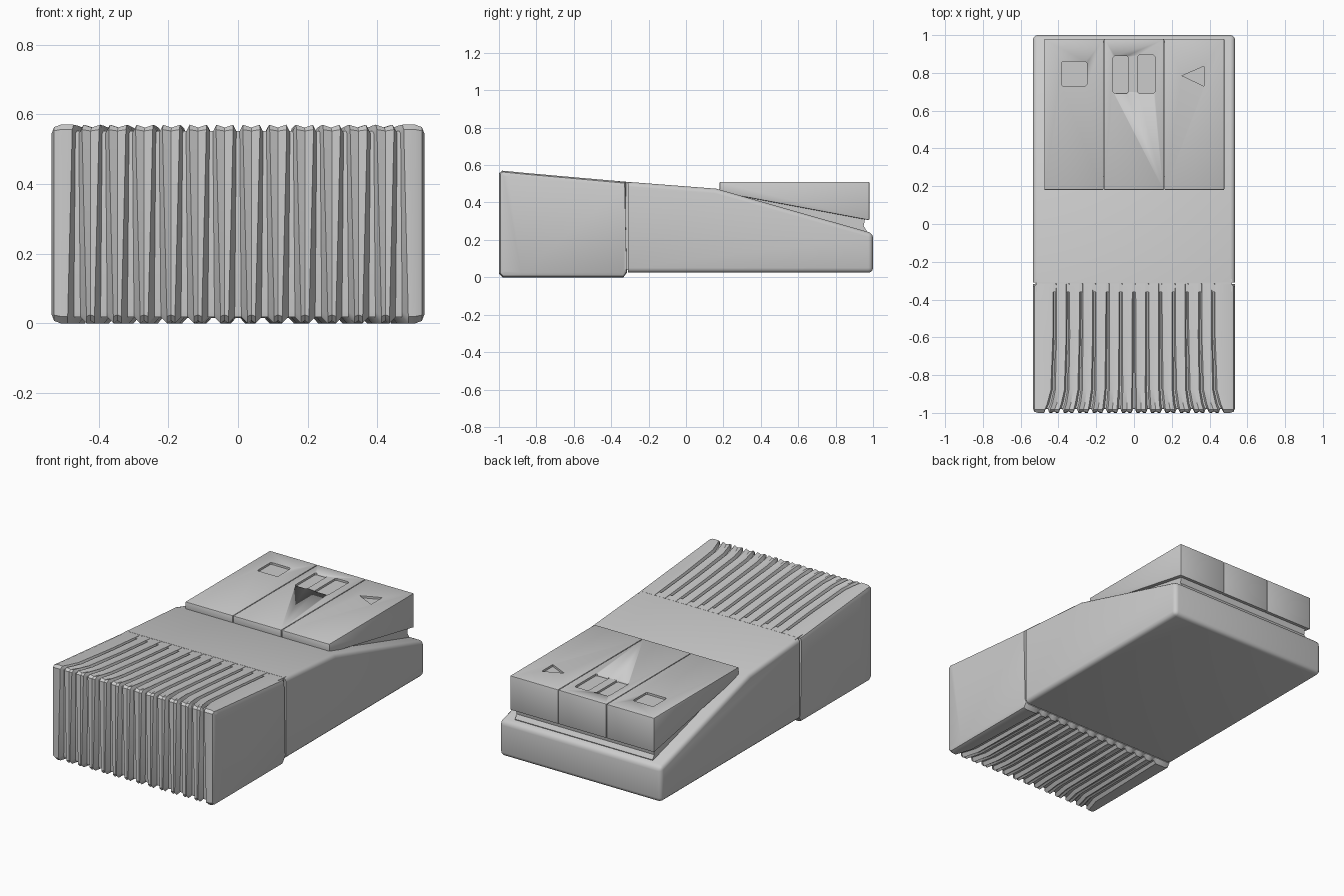
import bpy, bmesh

if "Cube" in bpy.data.objects:
    bpy.data.objects.remove(bpy.data.objects["Cube"])

def finish(name, bm, angle=0.6):
    bmesh.ops.recalc_face_normals(bm, faces=bm.faces)
    me = bpy.data.meshes.new(name)
    bm.to_mesh(me)
    bm.free()
    ob = bpy.data.objects.new(name, me)
    bpy.context.collection.objects.link(ob)
    bpy.ops.object.select_all(action='DESELECT')
    ob.select_set(True)
    bpy.context.view_layer.objects.active = ob
    bpy.ops.object.shade_smooth_by_angle(angle=angle)
    return ob

def add_loft(bm, loops):
    rings = [[bm.verts.new(p) for p in loop] for loop in loops]
    n = len(rings[0])
    for a, b in zip(rings, rings[1:]):
        for i in range(n):
            j = (i + 1) % n
            bm.faces.new((a[i], a[j], b[j], b[i]))
    bm.faces.new(rings[0])
    bm.faces.new(rings[-1][::-1])

def prism(name, profile, x0, x1, bevel=0.0, segments=3, keep=lambda e: True):
    """Extrude a (y, z) profile along x and round the chosen edges."""
    bm = bmesh.new()
    add_loft(bm, [[(x, y, z) for y, z in profile] for x in (x0, x1)])
    bmesh.ops.recalc_face_normals(bm, faces=bm.faces)
    if bevel:
        bmesh.ops.bevel(bm, geom=[e for e in bm.edges if keep(e)], offset=bevel,
                        segments=segments, profile=0.5, affect='EDGES')
    return finish(name, bm)

W = 0.535
SEAM = -0.31

# Main body with a sloping rear deck
def body_edge(e):
    ys = [v.co.y for v in e.verts]
    at_seam = max(ys) < SEAM + 0.01
    at_ridge = all(abs(y - 0.16) < 0.01 for y in ys)
    return not (at_seam or at_ridge)

prism("main_body", [(SEAM, 0.025), (1, 0.025), (1, 0.235), (0.16, 0.474), (SEAM, 0.51)],
      -W, W, 0.025, 3, body_edge)

# Narrow core visible in the seam
prism("seam_core", [(-0.36, 0.04), (-0.29, 0.04), (-0.29, 0.508), (-0.36, 0.512)], -0.52, 0.52)

# Ribbed grip: path of (y, z, inward y, inward z, groove depth, groove half width, fan)
PATH = [
    (-0.314, 0.510, 0, -1, 0.0, 0.009, 0),
    (-0.322, 0.511, 0, -1, 0.016, 0.009, 0),
    (-0.600, 0.535, 0, -1, 0.020, 0.010, 0),
    (-0.880, 0.560, 0, -1, 0.020, 0.012, 0.2),
    (-0.950, 0.567, 0, -1, 0.020, 0.014, 0.6),
    (-0.983, 0.570, 0.3, -1, 0.020, 0.014, 0.9),
    (-1.000, 0.556, 1, -0.5, 0.024, 0.014, 1),
    (-1.000, 0.300, 1, 0, 0.030, 0.020, 1),
    (-1.000, 0.020, 1, 0.5, 0.030, 0.027, 1),
    (-0.980, 0.000, 0.5, 1, 0.020, 0.027, 1),
    (-0.880, 0.000, 0, 1, 0.020, 0.024, 0.3),
    (-0.335, 0.000, 0, 1, 0.016, 0.020, 0),
    (-0.316, 0.025, 0, 1, 0.0, 0.018, 0),
]
PITCH, COUNT = 0.07, 13

def side_column(x, inset):
    return [(x, y + ny * inset, z + nz * inset) for y, z, ny, nz, *_ in PATH]

def rib_column(centre, side, depth_scale):
    col = []
    for i, (y, z, ny, nz, depth, hw, fan) in enumerate(PATH):
        d = depth * depth_scale
        x = centre * (1 + 0.1 * fan) + side * hw
        col.append((x, y + ny * d, z + nz * d))
    return col

def crease_column(centre):
    # shallow second groove that only opens towards the front
    col = []
    for y, z, ny, nz, depth, hw, fan in PATH:
        d = 0.008 * min(1, max(0, (-y - 0.6) / 0.3))
        col.append((centre * (1 + 0.1 * fan), y + ny * d, z + nz * d))
    return col

edge = [(W, 0.025), (W - 0.007, 0.007), (W - 0.025, 0.0)]
cols = [side_column(-x, d) for x, d in edge]
for k in range(COUNT):
    c = (k - (COUNT - 1) / 2) * PITCH
    cols += [rib_column(c, -1, 0), rib_column(c, -0.35, 0.9),
             rib_column(c, 0.35, 0.9), rib_column(c, 1, 0)]
    if k < COUNT - 1:
        mid = c + PITCH / 2
        cols.append(crease_column(mid))
cols += [side_column(x, d) for x, d in reversed(edge)]
bm = bmesh.new()
add_loft(bm, cols)
# Lean the seam face so the side gap widens towards the top
for v in bm.verts:
    if abs(v.co.x) > W - 0.01 and v.co.y > -0.33:
        v.co.y -= 0.014 * v.co.z / 0.5
finish("ribbed_grip", bm, 0.5)

# Support wedge under the buttons
prism("button_support", [(0.25, 0.42), (0.955, 0.22), (0.965, 0.25), (0.95, 0.275),
                         (0.96, 0.33), (0.25, 0.46)], -0.455, 0.455)

# Three wedge buttons with recessed symbols
def rect(x0, x1, y0, y1):
    c = 0.008
    return [(x0 + c, y0), (x1 - c, y0), (x1, y0 + c), (x1, y1 - c),
            (x1 - c, y1), (x0 + c, y1), (x0, y1 - c), (x0, y0 + c)]

def button(name, x0, x1, symbols):
    ob = prism(name, [(0.18, 0.455), (0.98, 0.305), (0.98, 0.51), (0.18, 0.51)],
               x0, x1, 0.005, 2)
    bm = bmesh.new()
    for pts in symbols:
        add_loft(bm, [[(x, y, z) for x, y in pts] for z in (0.498, 0.55)])
    cutter = finish(name + "_cutter", bm)
    cutter.hide_render = True
    mod = ob.modifiers.new("symbols", 'BOOLEAN')
    mod.operation = 'DIFFERENCE'
    mod.solver = 'EXACT'
    mod.object = cutter
    bpy.context.view_layer.objects.active = ob
    bpy.ops.object.modifier_apply(modifier=mod.name)
    bpy.data.objects.remove(cutter)

button("left_button", -0.475, -0.161, [rect(-0.385, -0.25, 0.73, 0.86)])
button("middle_button", -0.159, 0.159, [rect(-0.11, -0.03, 0.69, 0.89),
                                        rect(0.02, 0.11, 0.69, 0.895)])
button("right_button", 0.161, 0.478, [[(0.255, 0.785), (0.37, 0.73), (0.37, 0.835)]])
